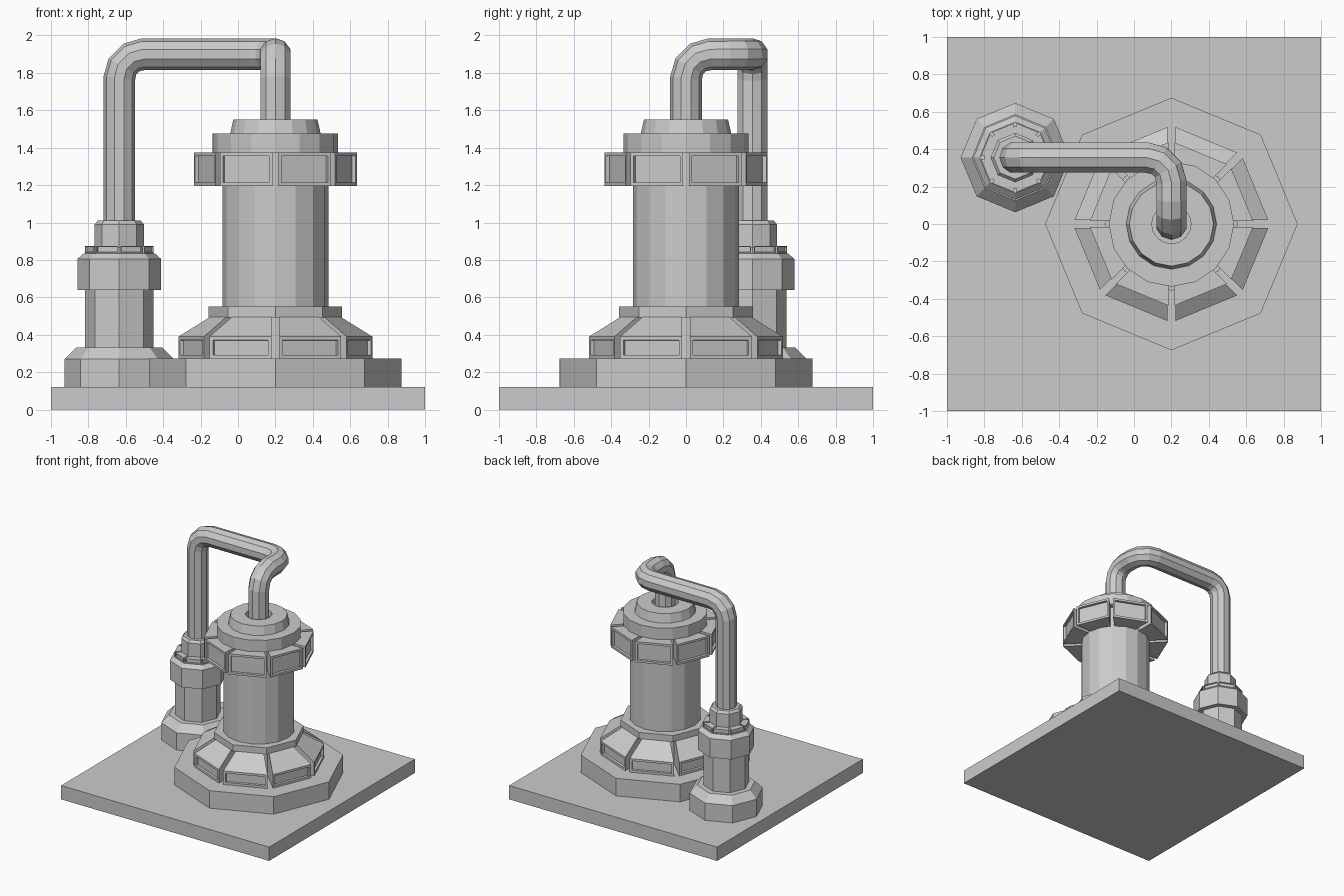
import bpy, bmesh
from math import sin, cos, tan, pi
from mathutils import Matrix, Vector

if "Cube" in bpy.data.objects:
    bpy.data.objects.remove(bpy.data.objects["Cube"])

MAIN = (0.2, 0.0)
SIDE = (-0.635, 0.355)


def finish(bm, name):
    bmesh.ops.recalc_face_normals(bm, faces=bm.faces[:])
    me = bpy.data.meshes.new(name)
    bm.to_mesh(me)
    bm.free()
    ob = bpy.data.objects.new(name, me)
    bpy.context.collection.objects.link(ob)
    return ob


def lathe(name, centre, profile, sides):
    """Faceted solid from stacked (radius, z) rings, capped at both ends."""
    bm = bmesh.new()
    rings = [[bm.verts.new((centre[0] + r * cos(2 * pi * i / sides),
                            centre[1] + r * sin(2 * pi * i / sides), z))
              for i in range(sides)] for r, z in profile]
    for a, b in zip(rings, rings[1:]):
        for i in range(sides):
            j = (i + 1) % sides
            bm.faces.new((a[i], a[j], b[j], b[i]))
    bm.faces.new(rings[0][::-1])
    bm.faces.new(rings[-1])
    return finish(bm, name)


def block_ring(name, centre, profile, gap, rim, depth):
    """Eight wedge blocks; the first profile edge is the windowed outer face."""
    bm = bmesh.new()
    h = pi / 8
    for k in range(8):
        rot = Matrix.Translation((*centre, 0)) @ Matrix.Rotation(h + k * pi / 4, 4, 'Z')
        left, right = [], []
        for r, z in profile:
            d = r * cos(h)
            w = d * tan(h) - gap / 2 / cos(h)
            left.append(bm.verts.new(rot @ Vector((d, -w, z))))
            right.append(bm.verts.new(rot @ Vector((d, w, z))))
        n = len(profile)
        faces = [bm.faces.new((left[i], right[i], right[(i + 1) % n], left[(i + 1) % n]))
                 for i in range(n)]
        faces += [bm.faces.new(left), bm.faces.new(right[::-1])]
        bmesh.ops.recalc_face_normals(bm, faces=faces)
        # recessed window
        bmesh.ops.inset_individual(bm, faces=[faces[0]], thickness=rim, depth=0)
        bmesh.ops.inset_individual(bm, faces=[faces[0]], thickness=0.002, depth=-depth)
    return finish(bm, name)


# Ground plate
bm = bmesh.new()
bmesh.ops.create_cube(bm, size=1, matrix=Matrix.Translation((0, 0, 0.06)) @ Matrix.Diagonal((2, 2, 0.12, 1)))
finish(bm, "base_plate")

# Main tower
lathe("tower_plinth", MAIN, [(0.675, 0.12), (0.675, 0.272)], 8)
lathe("tower_column", MAIN, [(0.283, 0.27), (0.283, 1.38)], 16)
block_ring("tower_foot_blocks", MAIN,
           [(0.527, 0.272), (0.527, 0.39), (0.355, 0.497), (0.27, 0.497), (0.27, 0.272)],
           0.042, 0.027, 0.02)
lathe("tower_foot_ring", MAIN, [(0.357, 0.493), (0.357, 0.55)], 8)
block_ring("tower_head_blocks", MAIN,
           [(0.443, 1.195), (0.443, 1.375), (0.27, 1.375), (0.27, 1.195)],
           0.032, 0.026, 0.02)
# cap with a recessed pipe socket
lathe("tower_cap", MAIN, [(0.335, 1.373), (0.335, 1.475), (0.242, 1.475), (0.225, 1.55),
                          (0.105, 1.55), (0.105, 1.50)], 16)

# Side tower
lathe("side_foot", SIDE, [(0.292, 0.12), (0.292, 0.27), (0.23, 0.332)], 8)
lathe("side_column", SIDE, [(0.182, 0.33), (0.182, 0.65)], 8)
lathe("side_collar", SIDE, [(0.224, 0.64), (0.224, 0.805), (0.19, 0.835)], 8)
lathe("side_vent_core", SIDE, [(0.168, 0.83), (0.168, 0.87)], 8)
block_ring("side_vents", SIDE,
           [(0.187, 0.835), (0.187, 0.875), (0.12, 0.875), (0.12, 0.835)],
           0.016, 0.008, 0.008)
lathe("side_neck", SIDE, [(0.132, 0.86), (0.132, 0.99), (0.115, 1.01)], 8)

# Connecting pipe: straight runs with three rounded corners
corners = [Vector(p) for p in ((*SIDE, 0.98), (*SIDE, 1.9), (MAIN[0], SIDE[1], 1.9),
                               (*MAIN, 1.9), (*MAIN, 1.49))]
BEND = 0.13
path = [corners[0]]
for a, b, c in zip(corners, corners[1:], corners[2:]):
    u, v = (a - b).normalized(), (c - b).normalized()
    for t in (0, pi / 6, pi / 3, pi / 2):
        path.append(b + u * BEND * (1 - sin(t)) + v * BEND * (1 - cos(t)))
path.append(corners[-1])

cu = bpy.data.curves.new("connecting_pipe", 'CURVE')
cu.dimensions = '3D'
cu.bevel_depth = 0.085
cu.bevel_resolution = 3
cu.use_fill_caps = True
sp = cu.splines.new('POLY')
sp.points.add(len(path) - 1)
for pt, p in zip(sp.points, path):
    pt.co = (*p, 1)
sp.use_smooth = False
bpy.context.collection.objects.link(bpy.data.objects.new("connecting_pipe", cu))
